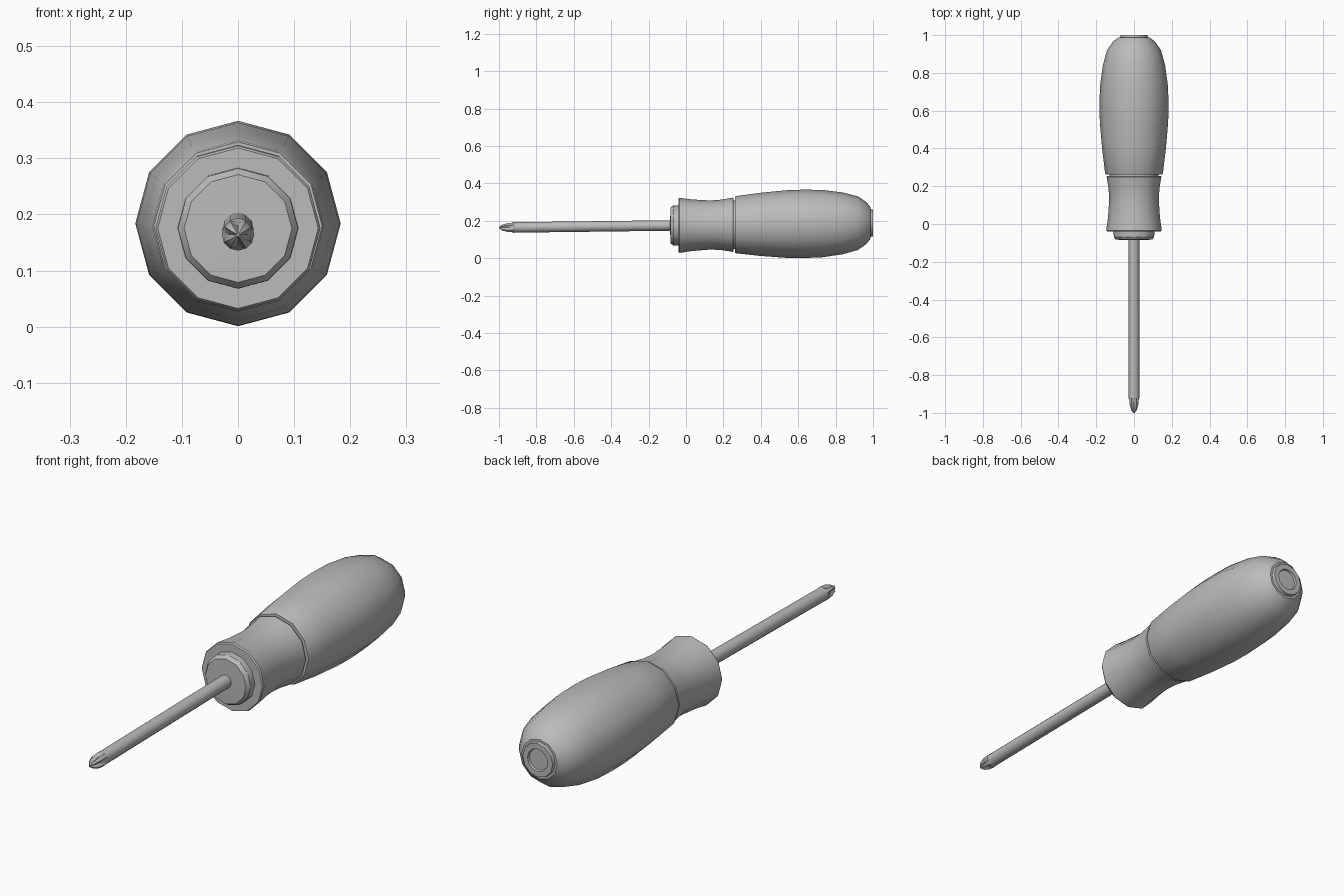
import bpy, bmesh, math

if "Cube" in bpy.data.objects:
    bpy.data.objects.remove(bpy.data.objects["Cube"], do_unlink=True)

SIDES = 12
SLOPE = 0.0125      # the tool rests slightly nose-down
AXIS_Z = 0.176

grey = bpy.data.materials.new("plain_grey")
grey.use_nodes = True
grey.diffuse_color = (0.5, 0.5, 0.5, 1)
grey.node_tree.nodes["Principled BSDF"].inputs["Base Color"].default_value = (0.5, 0.5, 0.5, 1)


def lathe(name, profile):
    """Rings along y from (y, radius) or (y, radius, groove radius) points."""
    bm = bmesh.new()
    rings = []
    for y, r, *groove in profile:
        ring = []
        for i in range(SIDES):
            a = math.tau * i / SIDES
            rad = groove[0] if groove and i % 3 == 0 else r
            ring.append(bm.verts.new((rad * math.cos(a), y,
                                      AXIS_Z + SLOPE * y + rad * math.sin(a))))
        rings.append(ring)
    for a, b in zip(rings, rings[1:]):
        for i in range(SIDES):
            j = (i + 1) % SIDES
            bm.faces.new((a[i], a[j], b[j], b[i]))
    bm.faces.new(rings[0])
    bm.faces.new(rings[-1])
    bmesh.ops.recalc_face_normals(bm, faces=bm.faces)
    mesh = bpy.data.meshes.new(name)
    bm.to_mesh(mesh)
    bm.free()
    mesh.materials.append(grey)
    obj = bpy.data.objects.new(name, mesh)
    bpy.context.collection.objects.link(obj)
    bpy.ops.object.select_all(action='DESELECT')
    obj.select_set(True)
    bpy.context.view_layer.objects.active = obj
    bpy.ops.object.shade_smooth_by_angle(angle=math.radians(32))
    return obj


# Swelling grip with a small recessed disc in the butt
lathe("handle_grip", [(0.262, 0.13), (0.262, 0.15), (0.268, 0.153), (0.4, 0.169),
                      (0.54, 0.181), (0.63, 0.183), (0.73, 0.18), (0.84, 0.165),
                      (0.92, 0.143), (0.965, 0.112), (0.987, 0.084), (0.987, 0.074),
                      (1.0, 0.071), (1.0, 0.048), (0.992, 0.045)])

# Waisted collar
lathe("handle_collar", [(-0.04, 0.1), (-0.04, 0.143), (-0.034, 0.147), (0.03, 0.138),
                        (0.13, 0.131), (0.19, 0.135), (0.25, 0.145), (0.255, 0.142),
                        (0.255, 0.13), (0.27, 0.13)])

# Nose ring where the shaft enters
lathe("nose_ring", [(-0.085, 0.02), (-0.083, 0.096), (-0.068, 0.107), (-0.03, 0.108)])

# Shaft
lathe("shaft", [(-0.92, 0.028), (-0.07, 0.028)])

# Cross tip: four grooves cut into a blunt cone
lathe("cross_tip", [(-1.0, 0.004, 0.002), (-0.985, 0.017, 0.008), (-0.955, 0.027, 0.013),
                    (-0.93, 0.029, 0.022), (-0.92, 0.029, 0.029), (-0.915, 0.028)])
